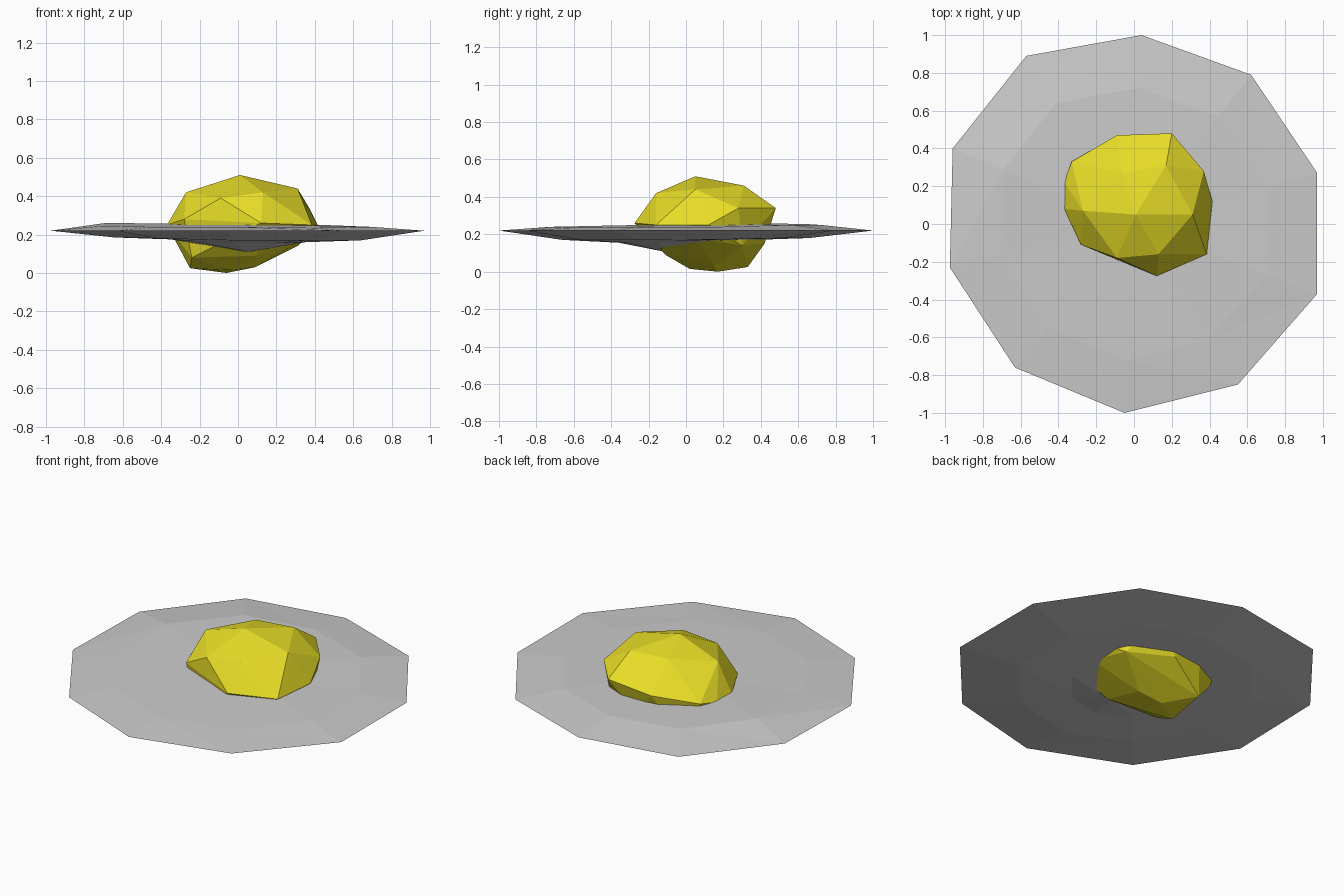
import bpy, bmesh

if "Cube" in bpy.data.objects:
    bpy.data.objects.remove(bpy.data.objects["Cube"])


def finish(name, bm, color=None):
    bmesh.ops.recalc_face_normals(bm, faces=bm.faces[:])
    me = bpy.data.meshes.new(name)
    bm.to_mesh(me)
    bm.free()
    ob = bpy.data.objects.new(name, me)
    bpy.context.collection.objects.link(ob)
    if color:
        mat = bpy.data.materials.new(name + "_colour")
        mat.diffuse_color = color
        mat.use_nodes = True
        mat.node_tree.nodes["Principled BSDF"].inputs["Base Color"].default_value = mat.diffuse_color
        me.materials.append(mat)
    return ob


# Egg white: irregular ten-sided disc, lofted from the rim to both centres
rim = [(.04, 1.0), (.62, .79), (.97, .27), (.97, -.37), (.55, -.85),
       (-.05, -1.0), (-.63, -.76), (-.975, -.23), (-.96, .40), (-.57, .89)]
bm = bmesh.new()
edge = [bm.verts.new((x, y, .22)) for x, y in rim]


def cap(rings, apex):
    prev = edge
    for scale, heights in rings:
        ring = [bm.verts.new((x * scale, y * scale, z))
                for (x, y), z in zip(rim, heights)]
        for i in range(10):
            j = (i + 1) % 10
            bm.faces.new((prev[i], prev[j], ring[j]))
            bm.faces.new((prev[i], ring[j], ring[i]))
        prev = ring
    tip = bm.verts.new(apex)
    for i in range(10):
        bm.faces.new((prev[i], prev[(i + 1) % 10], tip))


cap([(.72, [.25, .25, .24, .24, .235, .24, .24, .245, .26, .255])], (0, 0, .255))
cap([(.66, [.18, .18, .172, .17, .17, .17, .18, .185, .185, .18]),
     (.36, [.17, .17, .165, .16, .155, .155, .165, .175, .175, .17])],
    (.05, -.13, .11))
finish("egg_white", bm)

# Yolk: faceted lump as a hull of its corner points
corners = [
    (.01, .05, .51),
    (-.065, .27, .46), (.17, .31, .46), (.31, .05, .44),
    (.13, -.16, .42), (-.09, -.18, .39), (-.27, .07, .42),
    (.12, -.275, .26), (.385, -.16, .25), (.415, .12, .25),
    (.37, .28, .34), (.20, .48, .34), (-.09, .47, .31),
    (-.33, .33, .27), (-.37, .22, .25), (-.37, .08, .25),
    (-.28, -.11, .28), (-.09, -.18, .25),
    (.35, .05, .18), (.31, .30, .14), (.05, .42, .15),
    (-.30, .31, .14), (-.24, -.08, .08), (.10, -.11, .09),
    (-.25, .04, .025), (-.20, .33, .025), (-.06, .17, .0),
    (-.04, .02, .015), (.09, .15, .03),
]
bm = bmesh.new()
for c in corners:
    bm.verts.new(c)
res = bmesh.ops.convex_hull(bm, input=bm.verts[:])
loose = [v for v in bm.verts if not v.link_faces]
bmesh.ops.delete(bm, geom=loose, context='VERTS')
finish("yolk", bm, (.8, .72, .02, 1))
